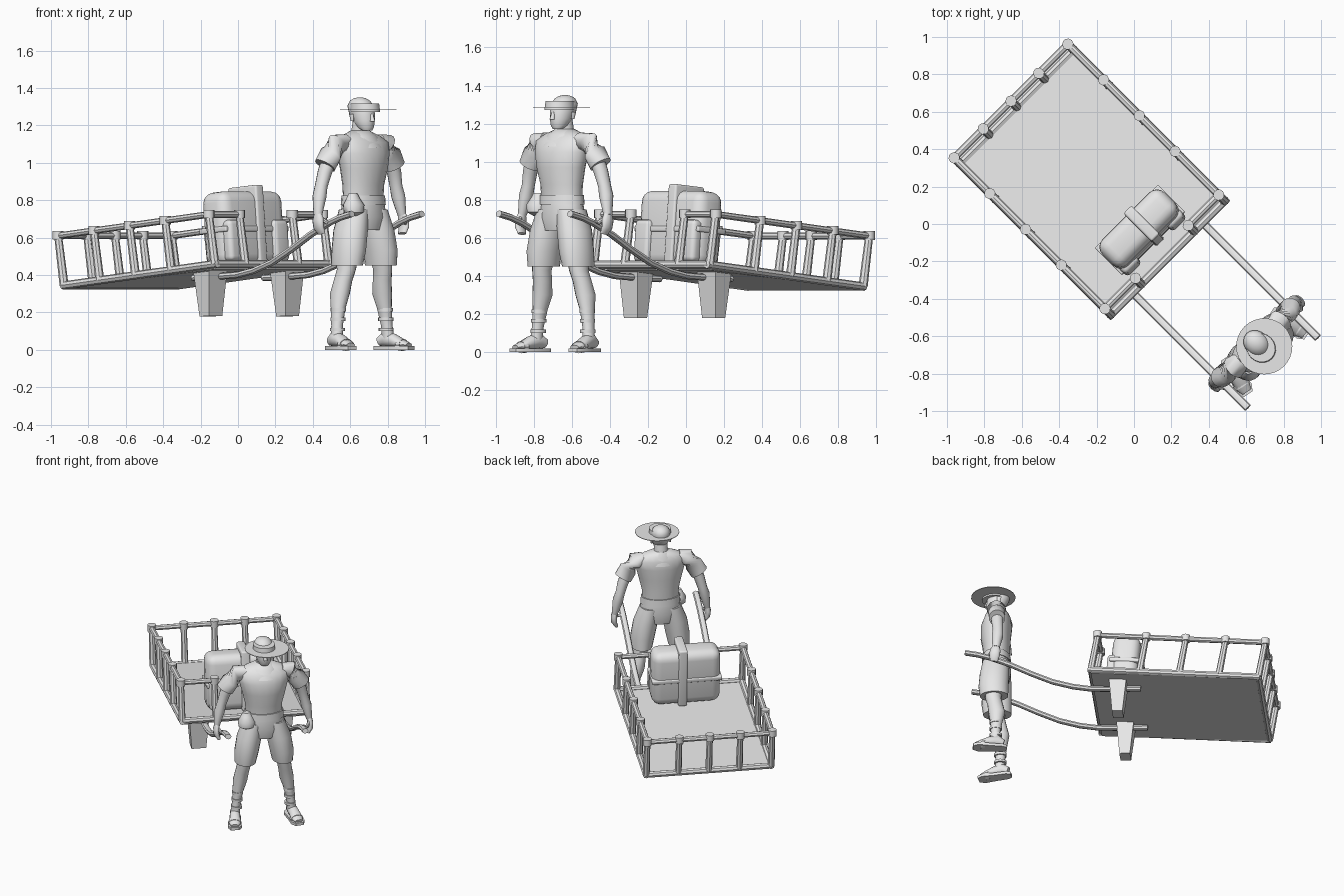
import bpy, bmesh, math
from mathutils import Vector, Matrix

# Everything is laid out along local X (forward) and Y (sideways), then turned 45 degrees
TURN = Matrix.Rotation(math.radians(-45), 4, 'Z')
grey = bpy.data.materials.new("plain_grey")
grey.diffuse_color = (0.8, 0.8, 0.8, 1)


def finish(name, bm, angle=40):
    bmesh.ops.recalc_face_normals(bm, faces=bm.faces)
    me = bpy.data.meshes.new(name)
    bm.to_mesh(me)
    bm.free()
    me.materials.append(grey)
    ob = bpy.data.objects.new(name, me)
    bpy.context.collection.objects.link(ob)
    ob.matrix_world = TURN
    if angle:
        bpy.ops.object.select_all(action='DESELECT')
        ob.select_set(True)
        bpy.context.view_layer.objects.active = ob
        bpy.ops.object.shade_smooth_by_angle(angle=math.radians(angle))
    return ob


def tube(name, pts, radii, sides=8, flat=False, angle=40):
    """Loft through points; radii are (sideways, other way). flat keeps rings level."""
    bm = bmesh.new()
    pts = [Vector(p) for p in pts]
    phase = math.pi / 4 if sides == 4 else 0
    k = math.sqrt(2) if sides == 4 else 1
    rings = []
    for i, p in enumerate(pts):
        t = (pts[min(i + 1, len(pts) - 1)] - pts[max(i - 1, 0)]).normalized()
        if flat:
            t = Vector((0, 0, 1))
        ref = Vector((1, 0, 0)) if abs(t.z) > 0.7 else Vector((0, 0, 1))
        side = t.cross(ref).normalized()
        up = side.cross(t)
        a, b = radii[i] if isinstance(radii, list) else radii
        rings.append([bm.verts.new(p + k * (side * a * math.cos(phase + 2 * math.pi * j / sides)
                                            + up * b * math.sin(phase + 2 * math.pi * j / sides)))
                      for j in range(sides)])
    for r, q in zip(rings, rings[1:]):
        for j in range(sides):
            bm.faces.new((r[j], r[(j + 1) % sides], q[(j + 1) % sides], q[j]))
    bm.faces.new(rings[0][::-1])
    bm.faces.new(rings[-1])
    return finish(name, bm, angle)


def loft(name, rows, sides=20, angle=50):
    """Rows of (forward, side, height, forward radius, side radius) with level rings."""
    return tube(name, [r[:3] for r in rows], [(r[4], r[3]) for r in rows], sides, True, angle)


def box(name, centre, size, bevel=0.0, tilt=None):
    bm = bmesh.new()
    bmesh.ops.create_cube(bm, size=1)
    bmesh.ops.scale(bm, vec=size, verts=bm.verts)
    if bevel:
        bmesh.ops.bevel(bm, geom=bm.edges[:], offset=bevel, segments=4, profile=0.5, affect='EDGES')
    bmesh.ops.transform(bm, matrix=Matrix.Translation(centre) @ (tilt or Matrix()), verts=bm.verts)
    return finish(name, bm, 40)


# ---- Cart: sloping floor, leaning posts and rails ----
W, BACK, FRONT = 0.43, -0.93, 0.21


def top(u, v):
    return Vector((u, v, 0.61 + 0.1 * (u - BACK)))


def foot_of(u, v):
    return top(u, v) + Vector((0.045, 0, -0.265))


tube("cart_floor", [(-0.885, 0, 0.343), (0.255, 0, 0.445)], (W, 0.014), 4, angle=0)


def post(u, v):
    tube("rail_post", [foot_of(u, v), top(u, v)], [(0.024, 0.024), (0.021, 0.021)], 8)
    tube("post_cap", [top(u, v) - Vector((0, 0, 0.02)), top(u, v) + Vector((0, 0, 0.025))], (0.03, 0.03), 10)


for v in (-W, W):
    for u in (BACK, -0.66, -0.39, -0.12, FRONT):
        post(u, v)
    tube("side_rail", [top(BACK - 0.02, v), top(FRONT + 0.02, v)], (0.02, 0.018), 8)
    tube("side_sill", [foot_of(BACK - 0.01, v), foot_of(FRONT + 0.02, v)], (0.022, 0.022), 8)
for v in (-0.21, 0, 0.21):
    post(BACK, v)
tube("rear_rail", [top(BACK, -W), top(BACK, W)], (0.02, 0.018), 8)
for u in (BACK, FRONT):
    tube("end_sill", [foot_of(u, -W), foot_of(u, W)], (0.022, 0.022), 8)
for s in (-1, 1):
    post(FRONT, s * 0.2)
    tube("front_rail", [top(FRONT, s * 0.19), top(FRONT, s * W)], (0.02, 0.018), 8)
    # Tapered stand and curved pulling shaft
    tube("stand", [(0.085, s * 0.29, 0.18), (0.08, s * 0.29, 0.43)], [(0.05, 0.036), (0.07, 0.06)], 4, angle=0)
    tube("shaft", [(-0.07, s * 0.265, 0.385), (0.11, s * 0.265, 0.392), (0.27, s * 0.265, 0.402),
                   (0.39, s * 0.265, 0.425), (0.53, s * 0.265, 0.47), (0.674, s * 0.265, 0.54),
                   (0.816, s * 0.265, 0.617), (0.957, s * 0.265, 0.68), (1.04, s * 0.265, 0.708),
                   (1.125, s * 0.265, 0.727)], (0.022, 0.018), 8)

# ---- Bundle with straps and pockets ----
lean = Matrix.Rotation(math.radians(-5), 4, 'Y')
box("bundle", (0.045, 0, 0.645), (0.19, 0.47, 0.40), 0.06, lean)
box("upright_strap", (0.045, 0.03, 0.66), (0.215, 0.06, 0.43), 0.012, lean)
box("level_strap", (0.045, 0, 0.64), (0.205, 0.48, 0.03), 0.008, lean)
for s in (-1, 1):
    box("pocket", (0.135, s * 0.17, 0.585), (0.07, 0.11, 0.22), 0.025, lean)

# ---- Walker: torso, neck, head ----
C = 0.012
loft("shirt", [(0.935, C, 0.81, 0.088, 0.125), (0.935, C, 0.88, 0.092, 0.128), (0.94, C, 0.97, 0.102, 0.15),
               (0.935, C, 1.05, 0.105, 0.17), (0.925, C, 1.11, 0.092, 0.18), (0.915, C, 1.145, 0.068, 0.13),
               (0.91, C, 1.17, 0.045, 0.06)])
loft("collar", [(0.93, C, 1.08, 0.105, 0.12), (0.92, C, 1.14, 0.078, 0.1), (0.912, C, 1.172, 0.05, 0.055)])
loft("neck", [(0.905, C, 1.13, 0.048, 0.05), (0.92, C, 1.23, 0.045, 0.045)])
loft("head", [(0.965, C, 1.172, 0.025, 0.028), (0.95, C, 1.19, 0.05, 0.043), (0.937, C, 1.225, 0.066, 0.055),
              (0.925, C, 1.265, 0.076, 0.062), (0.915, C, 1.305, 0.076, 0.065), (0.91, C, 1.332, 0.058, 0.05),
              (0.91, C, 1.345, 0.035, 0.03), (0.91, C, 1.35, 0.012, 0.01)])
loft("nose", [(1.003, C, 1.222, 0.018, 0.014), (0.998, C, 1.262, 0.008, 0.008)], 8)
loft("hat_band", [(0.95, C, 1.272, 0.084, 0.076), (0.947, C, 1.318, 0.08, 0.074)])
loft("hat_brim", [(0.955, 0.03, 1.284, 0.15, 0.15), (0.955, 0.03, 1.288, 0.15, 0.15)], 32)
for s in (-1, 1):
    loft("ear", [(0.915, C + s * 0.062, 1.225, 0.01, 0.008), (0.91, C + s * 0.066, 1.262, 0.016, 0.008)], 8)

# ---- Belt, hips and pouch ----
loft("belt", [(0.935, C, 0.775, 0.1, 0.138), (0.935, C, 0.825, 0.096, 0.134)])
loft("hips", [(0.935, C, 0.64, 0.085, 0.12), (0.935, C, 0.71, 0.1, 0.145), (0.935, C, 0.79, 0.092, 0.13)])
loft("pouch", [(0.985, -0.115, 0.715, 0.02, 0.025), (0.99, -0.115, 0.735, 0.052, 0.056),
               (0.99, -0.115, 0.775, 0.055, 0.06), (0.985, -0.115, 0.81, 0.035, 0.038),
               (0.985, -0.115, 0.835, 0.022, 0.026)], 14)

# ---- Limbs, mirrored ----
for s in (-1, 1):
    def y(d):
        return C + s * d

    loft("shorts_leg", [(0.94, y(0.128), 0.45, 0.096, 0.072), (0.945, y(0.12), 0.53, 0.102, 0.082),
                        (0.94, y(0.1), 0.64, 0.1, 0.084), (0.935, y(0.07), 0.75, 0.09, 0.07)])
    loft("shin", [(0.93, y(0.195), 0.05, 0.035, 0.032), (0.925, y(0.188), 0.13, 0.032, 0.03),
                  (0.92, y(0.175), 0.22, 0.042, 0.036), (0.918, y(0.16), 0.3, 0.057, 0.049),
                  (0.93, y(0.148), 0.37, 0.053, 0.047), (0.945, y(0.137), 0.43, 0.054, 0.048),
                  (0.94, y(0.127), 0.5, 0.065, 0.058)], 16)
    for z in (0.1, 0.155, 0.205):
        loft("ankle_strap", [(0.924, y(0.19 - z * 0.06), z, 0.043, 0.038),
                             (0.924, y(0.19 - z * 0.06), z + 0.018, 0.043, 0.038)], 14)
    tube("foot", [(0.87, y(0.185), 0.045), (0.91, y(0.193), 0.06), (0.965, y(0.203), 0.05),
                  (1.02, y(0.213), 0.034), (1.06, y(0.22), 0.025)],
         [(0.022, 0.025), (0.034, 0.042), (0.036, 0.036), (0.042, 0.022), (0.028, 0.012)], 12)
    tube("sandal_sole", [(0.85, y(0.18), 0.01), (0.875, y(0.185), 0.01), (0.96, y(0.202), 0.01),
                         (1.04, y(0.217), 0.01), (1.075, y(0.223), 0.01)],
         [(0.022, 0.01), (0.038, 0.01), (0.04, 0.01), (0.047, 0.01), (0.028, 0.01)], 4)
    tube("sandal_strap", [(1.0, y(0.21), 0.028), (1.025, y(0.215), 0.026)], (0.045, 0.032), 12)
    tube("sleeve", [(0.922, y(0.12), 1.115), (0.92, y(0.18), 1.1), (0.913, y(0.225), 1.045), (0.908, y(0.262), 0.985)],
         [(0.05, 0.04), (0.064, 0.06), (0.062, 0.058), (0.062, 0.056)], 14, angle=60)
    tube("arm", [(0.915, y(0.215), 1.06), (0.906, y(0.262), 0.95), (0.9, y(0.283), 0.875), (0.902, y(0.298), 0.82),
                 (0.91, y(0.318), 0.72)],
         [(0.042, 0.045), (0.037, 0.04), (0.032, 0.036), (0.036, 0.039), (0.021, 0.025)], 14, angle=60)
    tube("hand", [(0.91, y(0.317), 0.73), (0.915, y(0.323), 0.695), (0.92, y(0.322), 0.655), (0.925, y(0.305), 0.622)],
         [(0.018, 0.023), (0.021, 0.038), (0.019, 0.036), (0.012, 0.028)], 10, angle=60)
    tube("thumb", [(0.93, y(0.315), 0.705), (0.955, y(0.295), 0.68), (0.95, y(0.268), 0.685)],
         [(0.012, 0.012), (0.012, 0.012), (0.008, 0.008)], 8)
